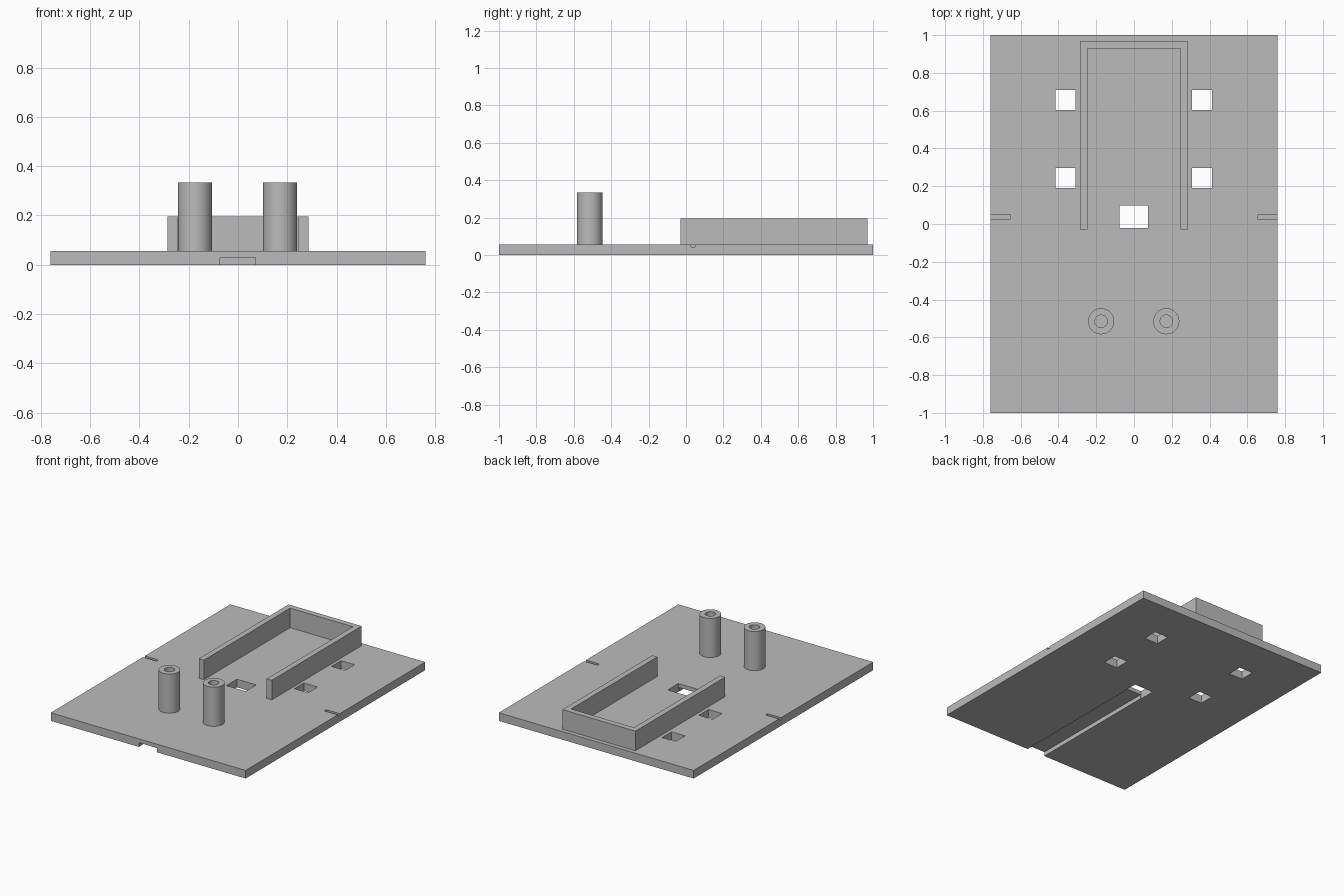
import bpy, bmesh, math

if "Cube" in bpy.data.objects:
    bpy.data.objects.remove(bpy.data.objects["Cube"], do_unlink=True)

GREY = (0.5, 0.5, 0.5, 1)
grey = bpy.data.materials.new("plain grey")
grey.use_nodes = True
grey.diffuse_color = GREY
grey.node_tree.nodes["Principled BSDF"].inputs["Base Color"].default_value = GREY

PLATE_TOP = 0.057
SINK = 0.01  # how far raised parts reach into the plate


def make(name, bm):
    bmesh.ops.recalc_face_normals(bm, faces=bm.faces)
    mesh = bpy.data.meshes.new(name)
    bm.to_mesh(mesh)
    bm.free()
    mesh.materials.append(grey)
    obj = bpy.data.objects.new(name, mesh)
    bpy.context.collection.objects.link(obj)
    return obj


def prism(name, outline, z0, z1):
    bm = bmesh.new()
    face = bm.faces.new([bm.verts.new((x, y, z0)) for x, y in outline])
    top = bmesh.ops.extrude_face_region(bm, geom=[face])["geom"]
    verts = [v for v in top if isinstance(v, bmesh.types.BMVert)]
    bmesh.ops.translate(bm, verts=verts, vec=(0, 0, z1 - z0))
    return make(name, bm)


def box(name, x0, x1, y0, y1, z0, z1):
    return prism(name, [(x0, y0), (x1, y0), (x1, y1), (x0, y1)], z0, z1)


def cut(target, name, *bounds):
    cutter = box(name, *bounds)
    cutter.hide_render = True
    cutter.hide_set(True)
    cutter.display_type = 'WIRE'
    mod = target.modifiers.new(name, 'BOOLEAN')
    mod.operation = 'DIFFERENCE'
    mod.solver = 'EXACT'
    mod.object = cutter
    return cutter


# Base plate with its openings
plate = box("base_plate", -0.76, 0.76, -1, 1, 0, PLATE_TOP)
cutters = [
    cut(plate, "centre_hole_cutter", -0.077, 0.074, -0.02, 0.098, -0.1, 0.1),
    cut(plate, "underside_channel_cutter", -0.073, 0.07, -1.1, 0.02, -0.1, 0.03),
]
for side, sign in (("left", 1), ("right", -1)):
    for row, y in (("back", 0.656), ("front", 0.244)):
        x = sign * 0.361 - 0.001
        cutters.append(cut(plate, f"{side}_{row}_hole_cutter",
                           x - 0.053, x + 0.053, y - 0.053, y + 0.053, -0.1, 0.1))
    # Shallow slot at the plate edge
    a, b = sorted((sign * 0.655, sign * 0.8))
    cutters.append(cut(plate, f"{side}_edge_slot_cutter", a, b, 0.027, 0.048, 0.043, 0.1))

# Apply the cuts and discard the cutters
bpy.context.view_layer.objects.active = plate
for mod in list(plate.modifiers):
    bpy.ops.object.modifier_apply(modifier=mod.name)
for cutter in cutters:
    bpy.data.objects.remove(cutter, do_unlink=True)

# U-shaped wall, open to the front
outer, inner, front, back = 0.285, 0.245, -0.03, 0.97
half = [(outer, front), (outer, back)]
half_inner = [(inner, back - 0.04), (inner, front)]
outline = half + [(-x, y) for x, y in reversed(half)]
outline += [(-x, y) for x, y in reversed(half_inner)] + half_inner
prism("u_shaped_wall", outline, PLATE_TOP - SINK, 0.195)


# Hollow posts, turned from a profile
def post(name, x, y, radius=0.069, bore=0.033, height=0.333):
    bm = bmesh.new()
    profile = [(radius, PLATE_TOP - SINK), (radius, height), (bore, height), (bore, PLATE_TOP - SINK)]
    verts = [bm.verts.new((r, 0, z)) for r, z in profile]
    edges = [bm.edges.new(pair) for pair in zip(verts, verts[1:])]
    bmesh.ops.spin(bm, geom=verts + edges, cent=(0, 0, 0), axis=(0, 0, 1),
                   angle=math.tau, steps=48, use_duplicate=False)
    bmesh.ops.remove_doubles(bm, verts=bm.verts, dist=0.0001)
    obj = make(name, bm)
    obj.location = (x, y, 0)
    bpy.ops.object.select_all(action='DESELECT')
    obj.select_set(True)
    bpy.context.view_layer.objects.active = obj
    bpy.ops.object.shade_smooth_by_angle(angle=math.radians(30))


post("left_post", 0.171, -0.515)
post("right_post", -0.174, -0.515)
